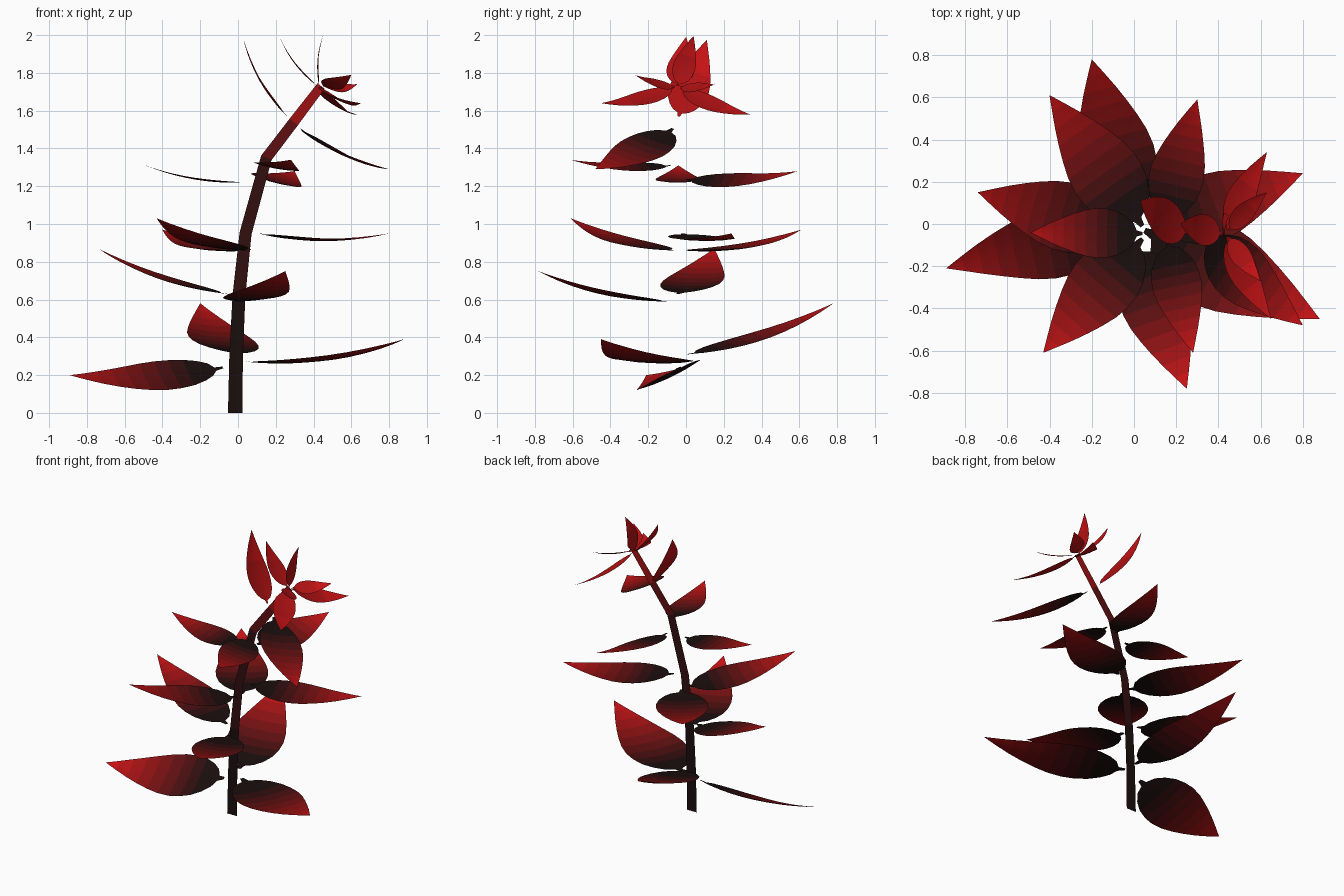
import bpy
from mathutils import Vector

if "Cube" in bpy.data.objects:
    bpy.data.objects.remove(bpy.data.objects["Cube"])

# Colour ramp from near black (leaf base) to red (leaf tip)
STEPS = 10
PALETTE = []
for i in range(STEPS):
    f = i / (STEPS - 1)
    m = bpy.data.materials.new(f"ramp_{i}")
    m.diffuse_color = (0.004 + 0.56 * f * f, 0.004 + 0.002 * f, 0.004 + 0.003 * f, 1)
    m.use_nodes = True
    m.node_tree.nodes["Principled BSDF"].inputs["Base Color"].default_value = m.diffuse_color
    PALETTE.append(m)


def make_sheet(name, rows, shade):
    """Grid surface from rows of points; shade(row fraction) picks the ramp colour."""
    cols = len(rows[0])
    faces, mats = [], []
    for r in range(len(rows) - 1):
        f = max(0.0, min(1.0, shade((r + 0.5) / (len(rows) - 1))))
        for c in range(cols - 1):
            a = r * cols + c
            faces.append((a, a + 1, a + cols + 1, a + cols))
            mats.append(round(f * (STEPS - 1)))
    mesh = bpy.data.meshes.new(name)
    mesh.from_pydata([p for row in rows for p in row], [], faces)
    for m in PALETTE:
        mesh.materials.append(m)
    for poly, k in zip(mesh.polygons, mats):
        poly.material_index = k
        poly.use_smooth = True
    obj = bpy.data.objects.new(name, mesh)
    bpy.context.collection.objects.link(obj)
    return obj


# Leaf outline: (position along leaf, half width as a share of the maximum)
OUTLINE = [(0, .06), (.05, .12), (.08, .42), (.14, .68), (.22, .88), (.31, .98), (.4, 1), (.5, .93),
           (.6, .79), (.7, .62), (.8, .43), (.9, .22), (.96, .09), (1, .004)]


def outline_shade(f, low, high):
    t = OUTLINE[min(int(f * (len(OUTLINE) - 1)), len(OUTLINE) - 2)][0]
    return low + (high - low) * max(0.0, (t - 0.12) / 0.75)


def make_leaf(name, base, tip, up, ratio, sag, low, high):
    base, tip = Vector(base), Vector(tip)
    along = tip - base
    length = along.length
    side = along.cross(Vector(up)).normalized()
    normal = side.cross(along).normalized()
    rows = []
    for t, h in OUTLINE:
        mid = base + along * t - normal * (sag * length * 4 * t * (1 - t))
        half = h * ratio * length / 2
        # Slight cupping lifts the leaf edges
        rows.append([mid + side * half * s + normal * (0.08 * half * s * s)
                     for s in (-1, -0.5, 0, 0.5, 1)])
    make_sheet(name, rows, lambda f: outline_shade(f, low, high))


# Stem: flat ribbon leaning to the right, (x, z, half width)
Y = -0.045
PATH = [(-.015, 0, .038), (-.01, .3, .036), (.005, .62, .034), (.04, .95, .032),
        (.15, 1.35, .03), (.295, 1.54, .028), (.44, 1.73, .024)]
rows = []
for i, (x, z, h) in enumerate(PATH):
    a, b = PATH[max(i - 1, 0)], PATH[min(i + 1, len(PATH) - 1)]
    d = Vector((b[0] - a[0], 0, b[1] - a[1])).normalized()
    n = Vector((d.z, 0, -d.x)) if i else Vector((1, 0, 0))
    rows.append([Vector((x, Y, z)) - n * h, Vector((x, Y, z)) + n * h])
stem = make_sheet("stem", rows, lambda f: [0.1, .12, .18, .25, .5, .8][int(f * 6)])

# Big leaves up the stem: base, tip, up direction
FLAT, LEAN = (0, 0, 1), (.28, 0, .96)
LEAVES = [
    ((-.08, -.04, .24), (-.89, -.21, .20), (0, -.42, .9)),
    ((.05, -.03, .27), (.88, -.45, .39), FLAT),
    ((0, .01, .31), (-.20, .78, .58), (.08, 0, 1)),
    ((0, -.10, .59), (.25, -.78, .75), FLAT),
    ((-.06, -.04, .63), (-.74, .15, .87), FLAT),
    ((.11, -.02, .95), (.80, .24, .95), FLAT),
    ((.04, -.07, .86), (-.43, -.61, 1.03), FLAT),
    ((.04, -.01, .86), (-.40, .61, .97), FLAT),
    ((.04, -.045, 1.22), (-.49, -.04, 1.31), FLAT),
    ((.15, .0, 1.235), (.30, .59, 1.28), LEAN),
    ((.16, -.08, 1.31), (.28, -.61, 1.34), (.2, 0, 1)),
    ((.33, -.07, 1.505), (.80, -.48, 1.29), (.42, 0, .9)),
]
for i, (base, tip, up) in enumerate(LEAVES):
    make_leaf(f"leaf_{i + 1}", base, tip, up, 0.44, 0.055, 0.1, 1.0)

# Red crown leaves at the stem end
CROWN = [
    ((.26, -.04, 1.57), (.03, .11, 1.975), (.87, 0, .5), .43),
    ((.42, -.045, 1.73), (.22, .0, 1.99), (.8, 0, .6), .45),
    ((.43, -.04, 1.73), (.45, .04, 1.995), (1, 0, -.1), .43),
    ((.45, -.06, 1.73), (.60, -.27, 1.79), (.5, 0, .8), .42),
    ((.45, -.03, 1.73), (.63, .15, 1.74), (.6, 0, .8), .42),
    ((.44, -.06, 1.725), (.65, -.45, 1.64), (.45, 0, .9), .34),
    ((.44, -.03, 1.72), (.63, .34, 1.58), (.45, 0, .9), .34),
]
for i, (base, tip, up, ratio) in enumerate(CROWN):
    make_leaf(f"crown_leaf_{i + 1}", base, tip, up, ratio, 0.07, 0.85, 1.0)
